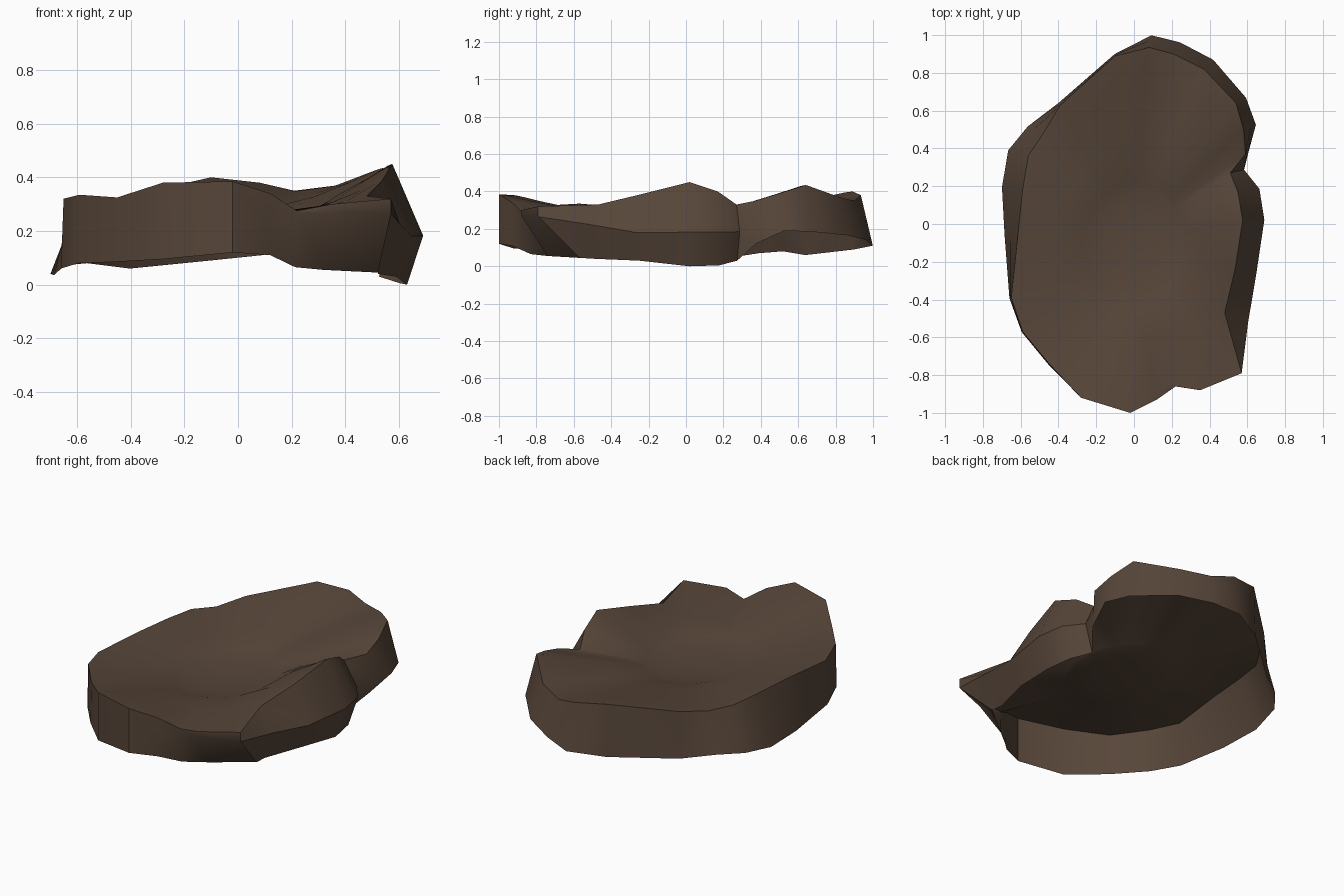
import bpy, bmesh, math
from mathutils import Vector

# Rim spokes, counter-clockwise: rim x, rim y, rim z, outward flare, skirt bottom z
SPOKES = [
    (0.575, 0.02, 0.45, 0.115, 0.00), (0.55, 0.17, 0.40, 0.115, 0.005),
    (0.51, 0.27, 0.33, 0.075, 0.03), (0.59, 0.37, 0.35, 0.015, 0.12),
    (0.58, 0.50, 0.39, 0.07, 0.19), (0.54, 0.64, 0.435, 0.06, 0.185),
    (0.37, 0.82, 0.37, 0.07, 0.165), (0.21, 0.90, 0.35, 0.07, 0.14),
    (0.08, 0.935, 0.38, 0.065, 0.11), (-0.10, 0.89, 0.40, 0.01, 0.09),
    (-0.39, 0.63, 0.335, 0.015, 0.06), (-0.48, 0.48, 0.305, 0.09, 0.08),
    (-0.56, 0.36, 0.315, 0.11, 0.07), (-0.59, 0.18, 0.32, 0.11, 0.04),
    (-0.615, -0.06, 0.325, 0.07, 0.035), (-0.65, -0.39, 0.32, 0.01, 0.06),
    (-0.59, -0.57, 0.335, 0.005, 0.08), (-0.45, -0.74, 0.325, 0.005, 0.085),
    (-0.28, -0.92, 0.38, 0.0, 0.095), (-0.02, -1.0, 0.385, 0.0, 0.12),
    (0.12, -0.93, 0.34, 0.0, 0.11), (0.22, -0.86, 0.275, 0.0, 0.065),
    (0.35, -0.88, 0.30, 0.0, 0.055), (0.57, -0.79, 0.32, 0.0, 0.045),
    (0.48, -0.47, 0.33, 0.135, 0.04), (0.535, -0.24, 0.385, 0.115, 0.03),
]
C = Vector((0.0, -0.11))
# Crease height along the right side: y, z
CREASE = [(-0.9, 0.27), (-0.79, 0.265), (-0.47, 0.225), (-0.25, 0.18), (0.3, 0.185)]


def crease_z(y):
    for (y0, z0), (y1, z1) in zip(CREASE, CREASE[1:]):
        if y <= y1:
            return z0 + (z1 - z0) * (y - y0) / (y1 - y0)
    return CREASE[-1][1]


def spoke_points(x, y, z, flare, low):
    """Points of one radial section, from the dish floor out to the skirt bottom."""
    rim = Vector((x, y))
    d = (rim - C).normalized()
    a = math.atan2(d.y, d.x)
    ell = Vector((math.cos(a) * 0.28, math.sin(a) * 0.34))
    floor = C + ell
    pts = [(C + ell * 0.55, 0.245), (C + ell * 0.95, 0.26), (floor, 0.265)]
    for t, k in ((0.32, 0.37), (0.7, 0.71), (0.94, 0.96), (1.0, 1.0)):
        pts.append((floor.lerp(rim, t), 0.265 + (z - 0.265) * k))
    # skirt: crease pushed out, bottom tucked back under on the right side
    n = Vector((x / 0.45, y)).normalized()
    m = Vector((0.22, -1.0)) if y < -0.6 else n
    tuck, out = 0.0, 0.6
    mid = low + (z - low) * 0.4
    if x > 0.15 and y < 0.3:
        mid, tuck, out = crease_z(y), 0.06, 1.0
        if y < -0.7:
            tuck = 0.03 if x < 0.3 else 0.14 if x < 0.5 else 0.22
        elif y < -0.4:
            tuck = 0.09
    pts += [(rim + n * flare * out, mid), (rim + n * flare - m * tuck, low)]
    return [(p.x, p.y, h) for p, h in pts]


# Shell: dished top, raised rim and open-bottomed skirt
bm = bmesh.new()
cols = [[bm.verts.new(p) for p in spoke_points(*s)] for s in SPOKES]
hub = bm.verts.new((C.x, C.y, 0.24))
for i, a in enumerate(cols):
    b = cols[(i + 1) % len(cols)]
    bm.faces.new((hub, a[0], b[0]))
    for j in range(len(a) - 1):
        bm.faces.new((a[j], a[j + 1], b[j + 1], b[j]))

mesh = bpy.data.meshes.new("dished_shell")
bm.to_mesh(mesh)
bm.free()
shell = bpy.data.objects.new("dished_shell", mesh)
bpy.context.collection.objects.link(shell)

# Dark brown
mat = bpy.data.materials.new("dark_brown")
mat.diffuse_color = (0.095, 0.061, 0.041, 1)
mesh.materials.append(mat)

bpy.context.view_layer.objects.active = shell
shell.select_set(True)
bpy.ops.object.shade_smooth_by_angle(angle=math.radians(40))
